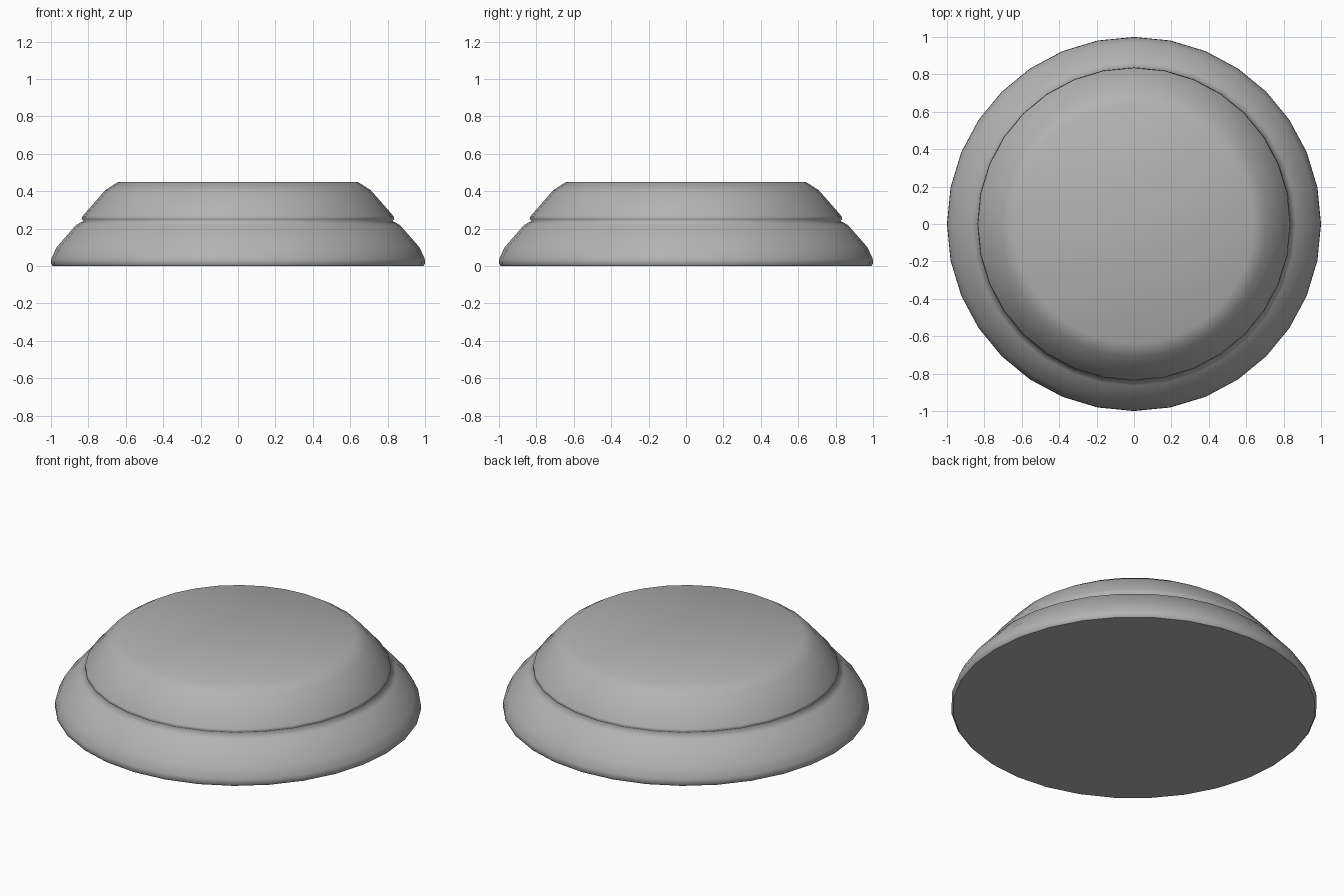
import bpy, bmesh, math

if "Cube" in bpy.data.objects:
    bpy.data.objects.remove(bpy.data.objects["Cube"])

SIDES = 32
# Lathe profile (radius, height), bottom to top, ending inside the shallow dish
PROFILE = [(0.99, 0.0), (1.0, 0.012), (0.998, 0.04), (0.97, 0.10),
           (0.865, 0.22), (0.825, 0.241), (0.836, 0.25), (0.832, 0.266),
           (0.71, 0.405), (0.64, 0.45)]
DISH_Z = 0.40

bm = bmesh.new()
rings = []
for r, z in PROFILE:
    rings.append([bm.verts.new((r * math.cos(2 * math.pi * i / SIDES),
                                r * math.sin(2 * math.pi * i / SIDES), z))
                  for i in range(SIDES)])

# Side walls with the groove
for low, high in zip(rings, rings[1:]):
    for i in range(SIDES):
        j = (i + 1) % SIDES
        bm.faces.new((low[i], low[j], high[j], high[i]))

# Shallow dished top
centre = bm.verts.new((0, 0, DISH_Z))
for i in range(SIDES):
    bm.faces.new((rings[-1][i], rings[-1][(i + 1) % SIDES], centre))
for f in bm.faces:
    f.smooth = True

# Flat underside with a crisp edge
bottom = bm.faces.new(rings[0][::-1])
bottom.smooth = False
for e in bottom.edges:
    e.smooth = False

mesh = bpy.data.meshes.new("stepped_round_base")
bm.to_mesh(mesh)
bm.free()
obj = bpy.data.objects.new("stepped_round_base", mesh)
bpy.context.collection.objects.link(obj)

# Mid grey
grey = bpy.data.materials.new("mid_grey")
grey.diffuse_color = (0.45, 0.45, 0.45, 1)
grey.use_nodes = True
grey.node_tree.nodes["Principled BSDF"].inputs["Base Color"].default_value = grey.diffuse_color
mesh.materials.append(grey)
